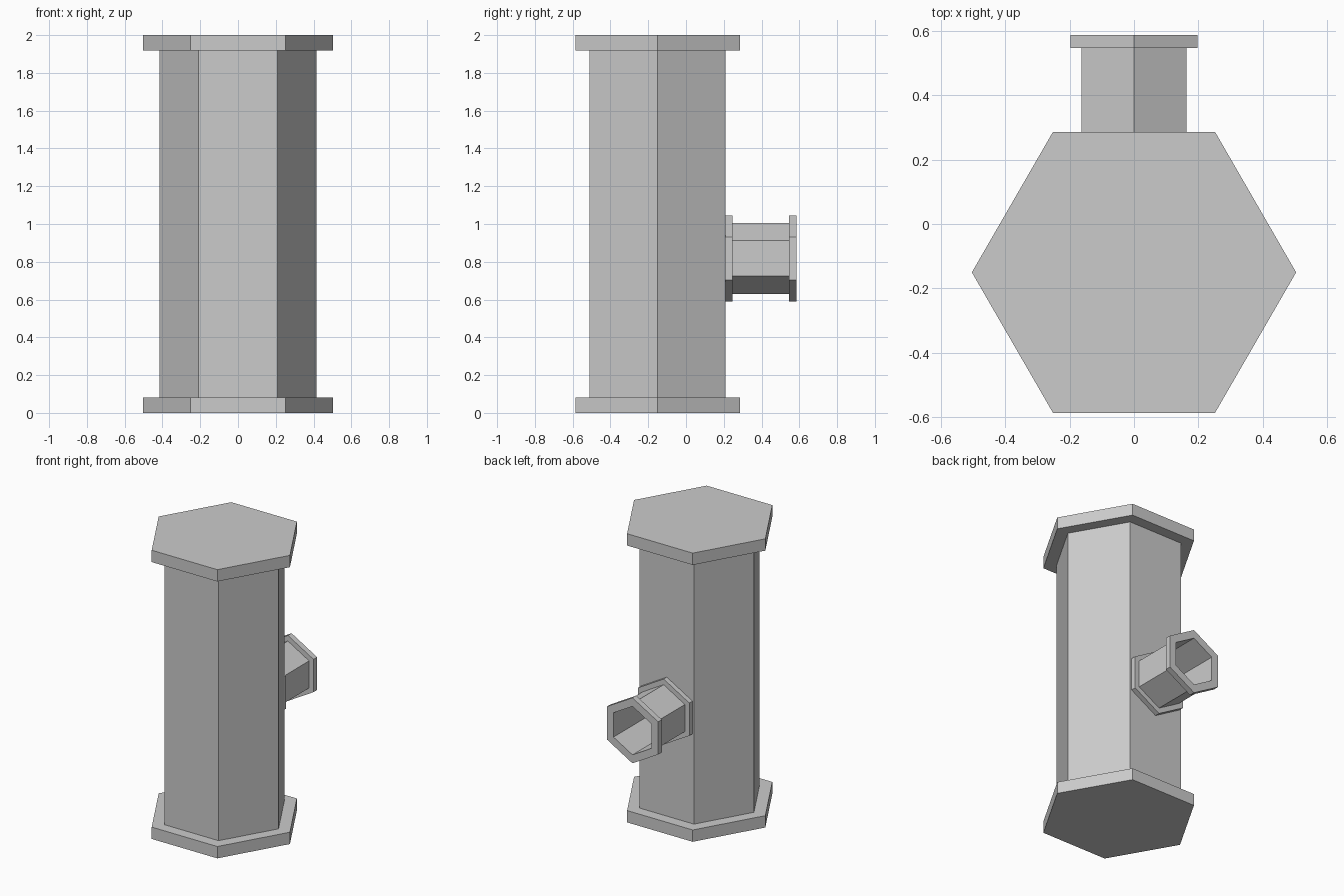
import bpy, bmesh
from math import cos, sin, pi

if "Cube" in bpy.data.objects:
    bpy.data.objects.remove(bpy.data.objects["Cube"])


def hex_lathe(name, profile, phase=0.0, closed=False):
    """Sweep (radius, height) points round six sides; cap the ends unless closed."""
    bm = bmesh.new()
    rings = [[bm.verts.new((r * cos(phase + i * pi / 3), r * sin(phase + i * pi / 3), h))
              for i in range(6)] for r, h in profile]
    pairs = list(zip(rings, rings[1:]))
    if closed:
        pairs.append((rings[-1], rings[0]))
    else:
        bm.faces.new(rings[0])
        bm.faces.new(rings[-1])
    for a, b in pairs:
        for i in range(6):
            j = (i + 1) % 6
            bm.faces.new((a[i], a[j], b[j], b[i]))
    bmesh.ops.recalc_face_normals(bm, faces=bm.faces)
    mesh = bpy.data.meshes.new(name)
    bm.to_mesh(mesh)
    bm.free()
    obj = bpy.data.objects.new(name, mesh)
    bpy.context.collection.objects.link(obj)
    return obj


# Main column with a wide cap at each end
R, r, cap = 0.503, 0.416, 0.082
column = hex_lathe("main_pipe", [(R, 0), (R, cap), (r, cap), (r, 2 - cap), (R, 2 - cap), (R, 2)])
column.location = (0, -0.15, 0)

# Hollow side outlet with a flange at each end, pointing to the back
F, p, bore, length, t = 0.227, 0.188, 0.168, 0.381, 0.04
outlet = hex_lathe("side_outlet",
                   [(bore, 0), (F, 0), (F, t), (p, t), (p, length - t),
                    (F, length - t), (F, length), (bore, length)],
                   phase=pi / 2, closed=True)
outlet.rotation_euler = (-pi / 2, 0, 0)
outlet.location = (0, 0.205, 0.818)
